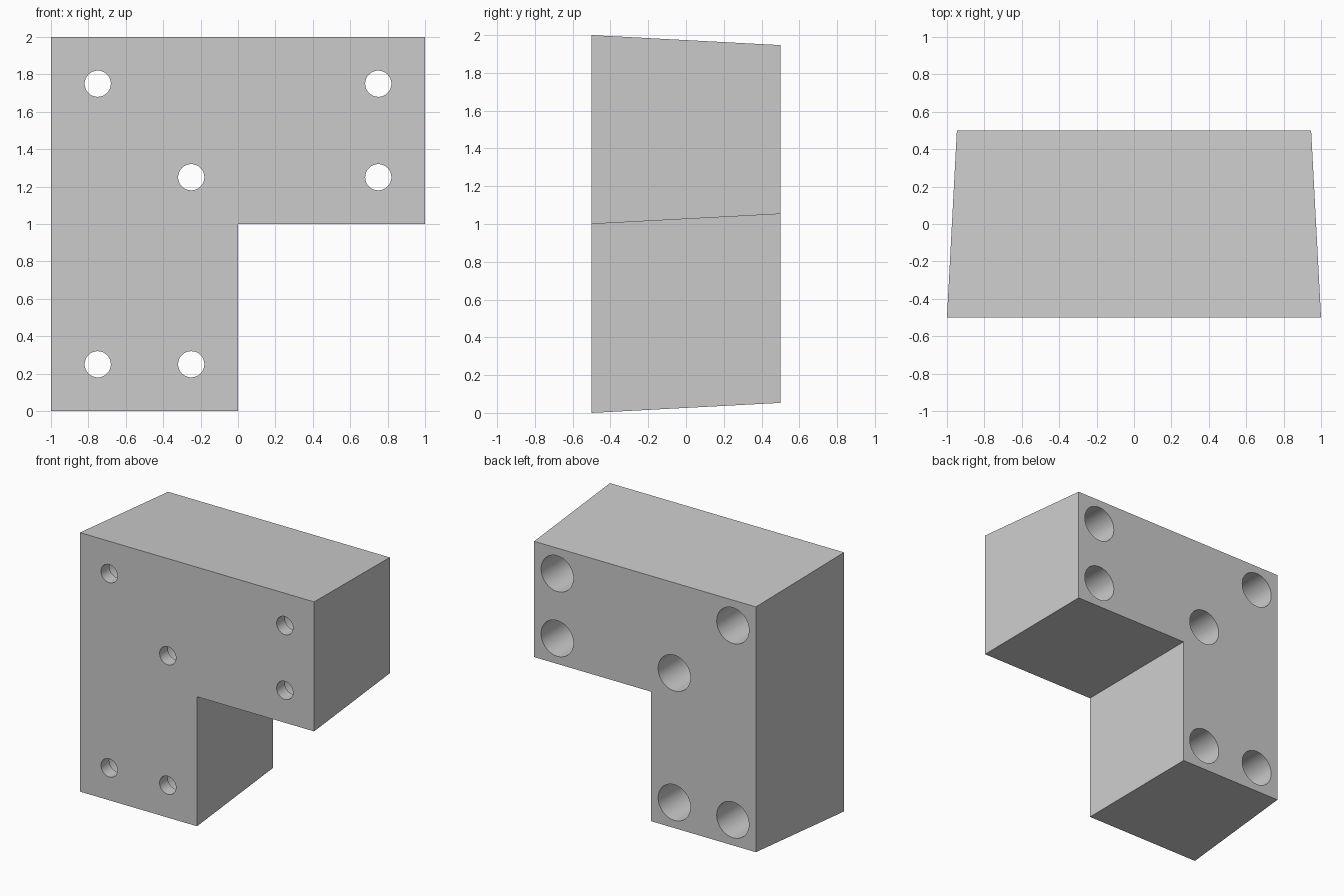
import bpy, bmesh, math

if "Cube" in bpy.data.objects:
    bpy.data.objects.remove(bpy.data.objects["Cube"])

DRAFT = 0.053       # inward taper of the side walls over the full depth
LIP = 0.10          # thickness of the front wall holding the small holes
HOLES = [(-0.75, 1.75), (0.75, 1.75), (0.75, 1.25),
         (-0.25, 1.25), (-0.75, 0.25), (-0.25, 0.25)]

grey = bpy.data.materials.new("plain_grey")
grey.diffuse_color = (0.6, 0.6, 0.6, 1)
grey.use_nodes = True
grey.node_tree.nodes["Principled BSDF"].inputs["Base Color"].default_value = grey.diffuse_color


def make_object(name, bm):
    bmesh.ops.recalc_face_normals(bm, faces=bm.faces)
    mesh = bpy.data.meshes.new(name)
    bm.to_mesh(mesh)
    bm.free()
    mesh.materials.append(grey)
    obj = bpy.data.objects.new(name, mesh)
    bpy.context.collection.objects.link(obj)
    return obj


# L-shaped block, tapering toward the back
d = DRAFT
front = [(-1, 0), (0, 0), (0, 1), (1, 1), (1, 2), (-1, 2)]
back = [(-1 + d, d), (-d, d), (-d, 1 + d), (1 - d, 1 + d), (1 - d, 2 - d), (-1 + d, 2 - d)]
bm = bmesh.new()
f = [bm.verts.new((x, -0.5, z)) for x, z in front]
b = [bm.verts.new((x, 0.5, z)) for x, z in back]
bm.faces.new(f)
bm.faces.new(b[::-1])
for i in range(6):
    j = (i + 1) % 6
    bm.faces.new((f[i], b[i], b[j], f[j]))
block = make_object("bracket_block", bm)

# Stepped cutters: small hole at the front, wide bore from the back
bm = bmesh.new()
steps = [(-0.6, 0.07), (-0.5 + LIP, 0.07), (-0.5 + LIP, 0.138), (0.6, 0.138)]
N = 48
for x, z in HOLES:
    rings = [[bm.verts.new((x + r * math.cos(2 * math.pi * k / N), y,
                            z + r * math.sin(2 * math.pi * k / N)))
              for k in range(N)] for y, r in steps]
    for r0, r1 in zip(rings, rings[1:]):
        for k in range(N):
            m = (k + 1) % N
            bm.faces.new((r0[k], r0[m], r1[m], r1[k]))
    bm.faces.new(rings[0])
    bm.faces.new(rings[-1])
cutter = make_object("hole_cutter", bm)
cutter.hide_render = True
cutter.hide_set(True)

cut = block.modifiers.new("bolt_holes", 'BOOLEAN')
cut.operation = 'DIFFERENCE'
cut.solver = 'EXACT'
cut.object = cutter

# Bake the cut, then smooth the bores while keeping edges sharp
bpy.ops.object.select_all(action='DESELECT')
block.select_set(True)
bpy.context.view_layer.objects.active = block
bpy.ops.object.modifier_apply(modifier=cut.name)
bpy.data.objects.remove(cutter)
bpy.ops.object.shade_smooth_by_angle(angle=math.radians(30))
